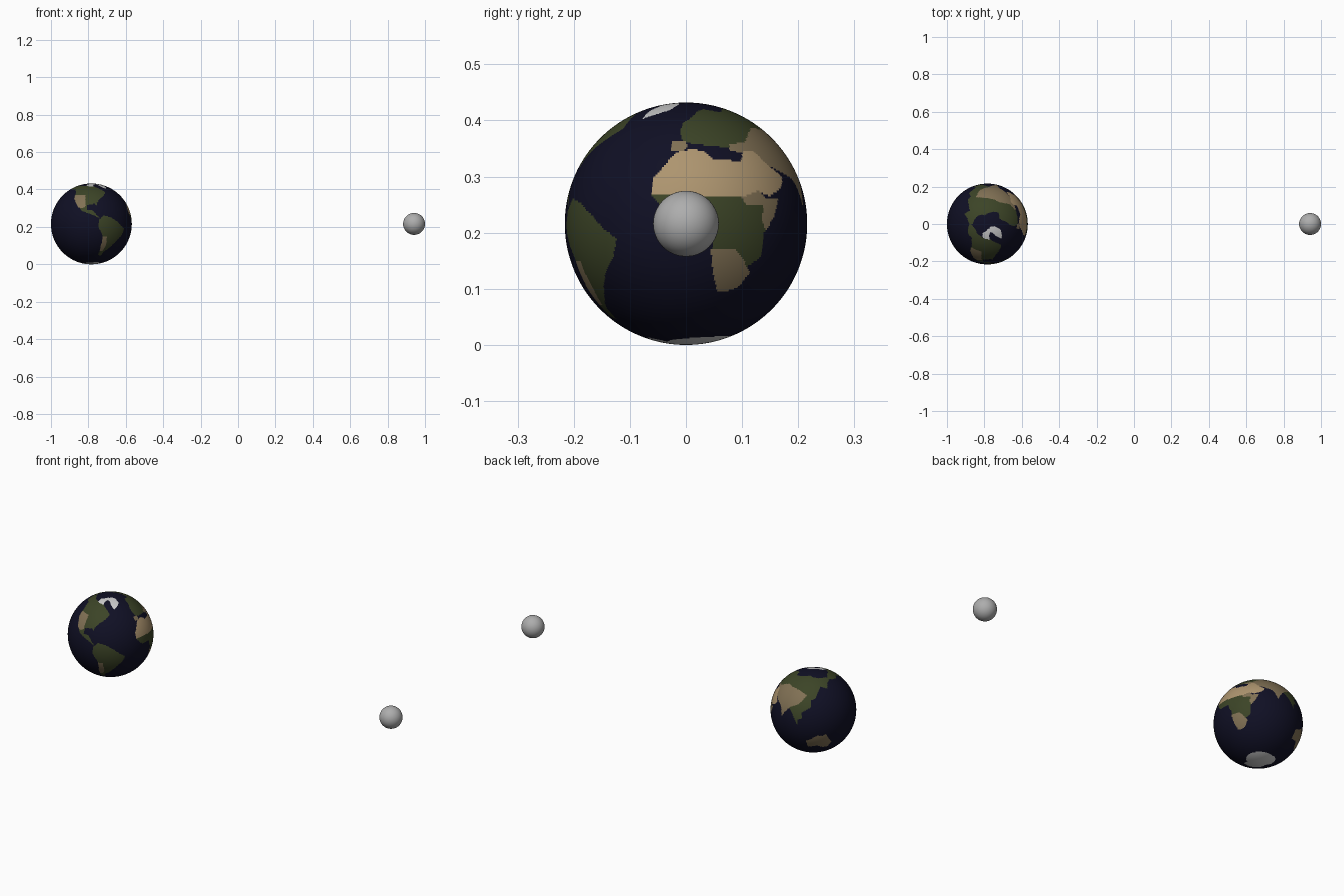
import bpy
import bmesh
import math

cube = bpy.data.objects.get("Cube")
if cube:
    bpy.data.objects.remove(cube, do_unlink=True)


def make_material(name, colour):
    material = bpy.data.materials.new(name)
    material.use_nodes = True
    rgba = (*colour, 1.0)
    material.diffuse_color = rgba
    for node in material.node_tree.nodes:
        if node.type == 'BSDF_PRINCIPLED':
            node.inputs["Base Color"].default_value = rgba
            node.inputs["Roughness"].default_value = 0.9
    return material


def make_ball(name, radius, location, segments, materials):
    """Smooth UV sphere with its poles on the z axis."""
    mesh = bpy.data.meshes.new(name)
    bm = bmesh.new()
    bmesh.ops.create_uvsphere(bm, u_segments=segments,
                              v_segments=segments // 2, radius=radius)
    for face in bm.faces:
        face.smooth = True
    bm.to_mesh(mesh)
    bm.free()
    for material in materials:
        mesh.materials.append(material)
    ball = bpy.data.objects.new(name, mesh)
    ball.location = location
    bpy.context.collection.objects.link(ball)
    return ball


class Region:
    """Outline in (longitude, latitude) degrees, filled with one material."""

    def __init__(self, material_name, *outline):
        self.material_name = material_name
        self.edges = list(zip(outline, outline[1:] + outline[:1]))
        longitudes, latitudes = zip(*outline)
        self.west, self.east = min(longitudes), max(longitudes)
        self.south, self.north = min(latitudes), max(latitudes)

    def contains(self, lon, lat):
        if not (self.west <= lon <= self.east and self.south <= lat <= self.north):
            return False
        inside = False
        for (lon_a, lat_a), (lon_b, lat_b) in self.edges:
            if (lat_a > lat) != (lat_b > lat):
                crossing = lon_a + (lat - lat_a) * (lon_b - lon_a) / (lat_b - lat_a)
                if lon < crossing:
                    inside = not inside
        return inside


# Flat colours of the globe, in slot order
palette = {
    "ocean": (0.005, 0.005, 0.018),
    "forest": (0.045, 0.058, 0.02),
    "desert": (0.42, 0.3, 0.16),
    "dry_land": (0.22, 0.165, 0.09),
    "ice": (0.6, 0.6, 0.6),
}
globe_materials = [make_material(name, colour) for name, colour in palette.items()]
slot_of = {name: slot for slot, name in enumerate(palette)}

# Land regions; the first one that holds a face gives its colour
northern_desert = Region(
    "desert", (-17, 14), (-17, 22), (-10, 31), (-6, 36), (3, 38), (11, 37),
    (15, 32), (20, 32), (32, 31), (36, 37), (44, 37), (50, 29), (59, 23),
    (56, 18), (45, 13), (38, 16), (30, 13))
east_horn = Region(
    "dry_land", (28, 13), (38, 16), (43, 12), (51, 12), (47, 4), (41, -4),
    (39, 2), (40, 9), (30, 9))
southern_dry = Region(
    "dry_land", (12, -12), (24, -12), (31, -19), (35, -24), (30, -32),
    (24, -34), (18, -34), (14, -24))
central_forest = Region(
    "forest", (-17, 14), (-12, 8), (-7, 4), (8, 4), (9, -1), (13, -7),
    (13, -16), (20, -22), (31, -22), (40, -16), (40, -5), (43, 2), (40, 14),
    (20, 14))
peninsula_dry = Region(
    "dry_land", (-9, 37), (-9, 43), (0, 43), (1, 40), (-2, 37))
central_dry = Region(
    "dry_land", (27, 37), (28, 41), (40, 42), (50, 48), (60, 52), (80, 51),
    (96, 50), (113, 44), (108, 38), (100, 30), (88, 24), (84, 19), (80, 14),
    (77, 8), (73, 18), (70, 22), (61, 25), (55, 27), (48, 30), (36, 36))
northern_forest = Region(
    "forest", (-2, 43), (-4, 48), (-3, 56), (5, 61), (14, 68), (26, 71),
    (45, 67), (70, 72), (104, 77), (140, 72), (180, 69), (180, 64), (163, 59),
    (156, 52), (143, 57), (135, 50), (128, 39), (121, 38), (121, 28),
    (108, 20), (109, 12), (103, 10), (103, 2), (98, 10), (94, 17), (88, 22),
    (70, 30), (36, 37), (18, 40), (5, 41))
southern_island = Region(
    "dry_land", (114, -22), (122, -18), (131, -12), (137, -14), (142, -11),
    (147, -19), (153, -27), (149, -37), (140, -37), (131, -32), (116, -35))
western_dry = Region(
    "dry_land", (-124, 46), (-102, 46), (-99, 26), (-104, 23), (-111, 24),
    (-117, 32), (-123, 39))
western_forest = Region(
    "forest", (-180, 64), (-180, 67), (-160, 71), (-130, 70), (-95, 69),
    (-80, 68), (-64, 59), (-56, 52), (-66, 44), (-75, 38), (-81, 31),
    (-81, 26), (-84, 30), (-97, 28), (-97, 20), (-88, 20), (-83, 14),
    (-78, 8), (-86, 12), (-104, 19), (-113, 27), (-124, 42), (-126, 50),
    (-138, 59), (-155, 58))
mountain_dry = Region(
    "dry_land", (-73, -18), (-66, -18), (-65, -32), (-68, -42), (-74, -42))
southern_forest = Region(
    "forest", (-80, -4), (-79, 6), (-73, 12), (-62, 10), (-51, 4), (-42, -3),
    (-35, -7), (-39, -17), (-48, -26), (-57, -37), (-65, -43), (-68, -52),
    (-75, -50), (-72, -19))
northern_ice = Region(
    "ice", (-45, 60), (-22, 70), (-18, 80), (-35, 84), (-85, 83), (-118, 76),
    (-108, 69), (-80, 67), (-82, 73), (-72, 78), (-58, 75), (-53, 67))
polar_ice = Region(
    "ice", (-180, -90), (180, -90), (180, -78), (165, -71), (140, -67),
    (90, -68), (50, -68), (10, -70), (-20, -73), (-40, -76), (-62, -70),
    (-100, -73), (-150, -77), (-180, -78))

regions = [northern_ice, polar_ice, northern_desert, east_horn, southern_dry,
           central_forest, peninsula_dry, central_dry, northern_forest,
           southern_island, western_dry, western_forest, mountain_dry,
           southern_forest]

# Globe, coloured face by face from the land regions
globe_radius = 0.216
globe = make_ball("globe", globe_radius, (-0.784, 0, globe_radius), 360,
                  globe_materials)
for polygon in globe.data.polygons:
    direction = polygon.center.normalized()
    lon = math.degrees(math.atan2(direction.y, direction.x))
    lat = math.degrees(math.asin(direction.z))
    for region in regions:
        if region.contains(lon, lat):
            polygon.material_index = slot_of[region.material_name]
            break

# Small grey moon on the same level
moon_grey = make_material("moon_grey", (0.42, 0.42, 0.42))
make_ball("moon", 0.0585, (0.9415, 0, globe_radius), 64, [moon_grey])
